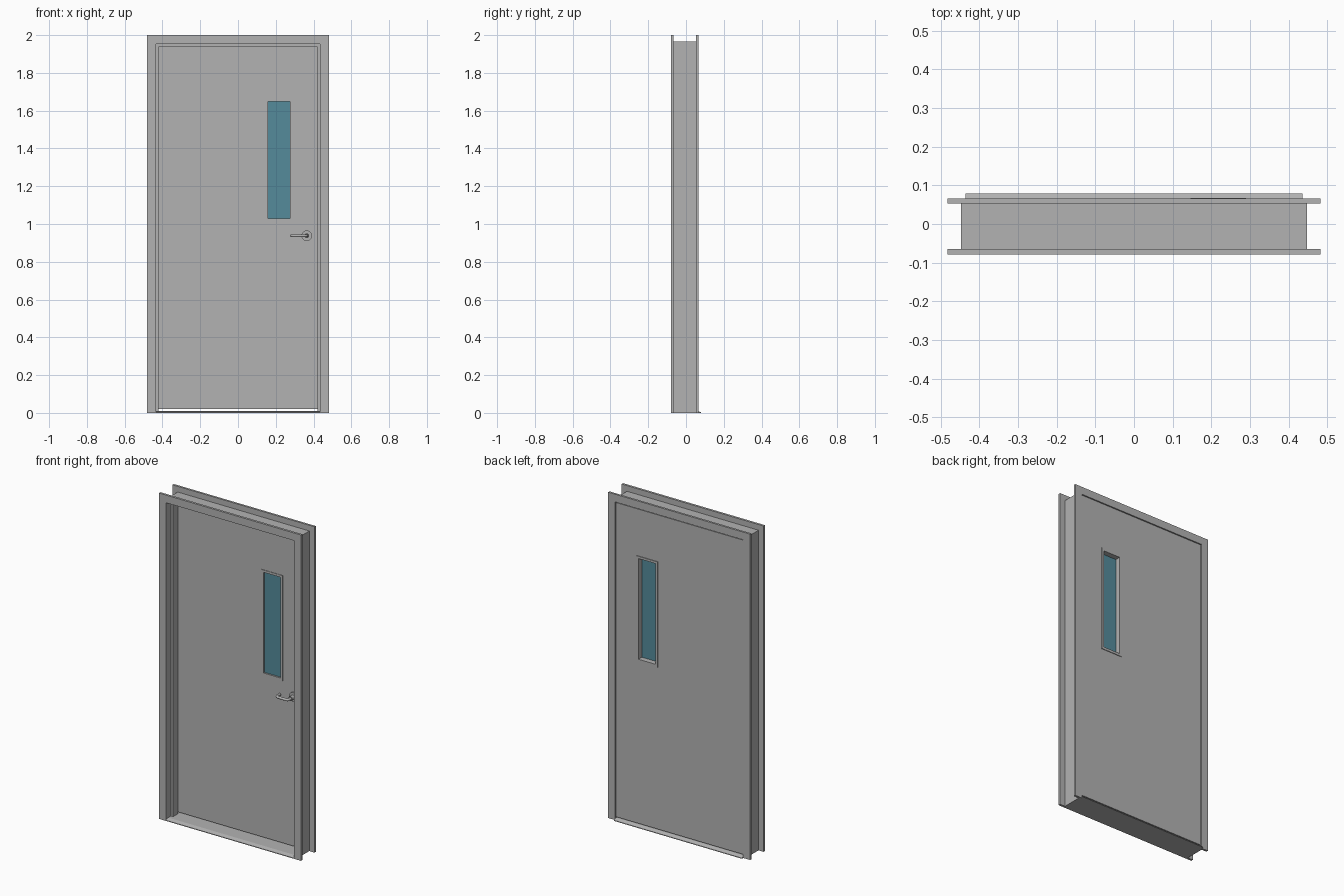
import bpy
import bmesh
from math import pi
from mathutils import Vector

cube = bpy.data.objects.get("Cube")
if cube:
    bpy.data.objects.remove(cube, do_unlink=True)


def material(name, color):
    m = bpy.data.materials.new(name)
    m.use_nodes = True
    m.diffuse_color = (*color, 1)
    m.node_tree.nodes["Principled BSDF"].inputs["Base Color"].default_value = (*color, 1)
    return m


grey = material("painted_grey", (0.45, 0.45, 0.45))
blue = material("blue_glass", (0.09, 0.26, 0.33))


def loft(name, loops, mat=grey, closed=False):
    """Join equal point loops with quads; cap the ends unless closed."""
    bm = bmesh.new()
    rows = [[bm.verts.new(p) for p in loop] for loop in loops]
    n = len(rows[0])
    pairs = list(zip(rows, rows[1:]))
    if closed:
        pairs.append((rows[-1], rows[0]))
    else:
        bm.faces.new(rows[0])
        bm.faces.new(rows[-1])
    for a, b in pairs:
        for i in range(n):
            j = (i + 1) % n
            bm.faces.new((a[i], a[j], b[j], b[i]))
    bmesh.ops.recalc_face_normals(bm, faces=bm.faces)
    mesh = bpy.data.meshes.new(name)
    bm.to_mesh(mesh)
    bm.free()
    mesh.materials.append(mat)
    obj = bpy.data.objects.new(name, mesh)
    bpy.context.collection.objects.link(obj)
    return obj


def rect(r, y):
    x0, x1, z0, z1 = r
    return [(x0, y, z0), (x1, y, z0), (x1, y, z1), (x0, y, z1)]


def panel_ring(name, outer, inner, y0, y1):
    """Rectangular panel with a rectangular opening."""
    return loft(name, [rect(outer, y0), rect(outer, y1),
                       rect(inner, y1), rect(inner, y0)], closed=True)


def cylinder(name, x, z, radius, y0, y1):
    bpy.ops.mesh.primitive_cylinder_add(vertices=32, radius=radius, depth=y1 - y0,
                                        location=(x, (y0 + y1) / 2, z),
                                        rotation=(pi / 2, 0, 0))
    obj = bpy.context.object
    obj.name = name
    obj.data.materials.append(grey)
    bpy.ops.object.shade_smooth_by_angle()
    return obj


# Frame: double-rabbeted section (outward offset, y) mitred round the opening
HALF, HEAD = 0.435, 1.953
FRONT, BACK = -0.079, 0.066
section = [(0.047, FRONT), (0.047, -0.065), (0.012, -0.065), (0.012, 0.053),
           (0.047, 0.053), (0.047, BACK), (0, BACK), (0, 0.018),
           (-0.015, 0.018), (-0.015, -0.031), (0, -0.031), (0, FRONT)]
corners = [(-1, False), (-1, True), (1, True), (1, False)]
loft("door_frame", [[(side * (HALF + u), y, HEAD + u if top else 0) for u, y in section]
                    for side, top in corners])

# Threshold: low saddle that runs out past the back of the frame
saddle = [(FRONT, 0), (FRONT, 0.004), (-0.055, 0.011),
          (0.056, 0.011), (0.079, 0.004), (0.079, 0)]
loft("threshold", [[(x, y, z) for y, z in saddle] for x in (-HALF, HALF)])

# Door leaf with window opening
DOOR_FRONT, DOOR_BACK = 0.021, 0.063
window = (0.16, 0.276, 1.03, 1.648)
trim = (0.146, 0.29, 1.015, 1.662)
panel_ring("door_leaf", (-0.432, 0.432, 0.02, 1.949), window, DOOR_FRONT, DOOR_BACK)

# Window trim on both faces, and the glass set towards the front
panel_ring("window_trim_front", trim, window, DOOR_FRONT - 0.003, DOOR_FRONT)
panel_ring("window_trim_back", trim, window, DOOR_BACK, DOOR_BACK + 0.004)
loft("window_glass", [rect(window, 0.028), rect(window, 0.034)], blue)

# Lever handle: rose, hub and a bent bar that returns to the door
HX, HZ = 0.364, 0.938
cylinder("handle_rose", HX, HZ, 0.028, 0.013, DOOR_FRONT)
cylinder("handle_hub", HX, HZ, 0.013, -0.012, 0.013)

curve = bpy.data.curves.new("handle_lever", "CURVE")
curve.dimensions = "3D"
curve.bevel_depth = 0.008
curve.bevel_resolution = 3
curve.use_fill_caps = True
path = [(0, 0.0), (0, -0.026), (-0.003, -0.033), (-0.01, -0.036),
        (-0.068, -0.036), (-0.076, -0.033), (-0.08, -0.025), (-0.08, 0.0)]
spline = curve.splines.new("POLY")
spline.points.add(len(path) - 1)
for point, (dx, y) in zip(spline.points, path):
    point.co = Vector((HX + dx, y, HZ, 1))
spline.use_smooth = True
curve.materials.append(grey)
lever = bpy.data.objects.new("handle_lever", curve)
bpy.context.collection.objects.link(lever)
